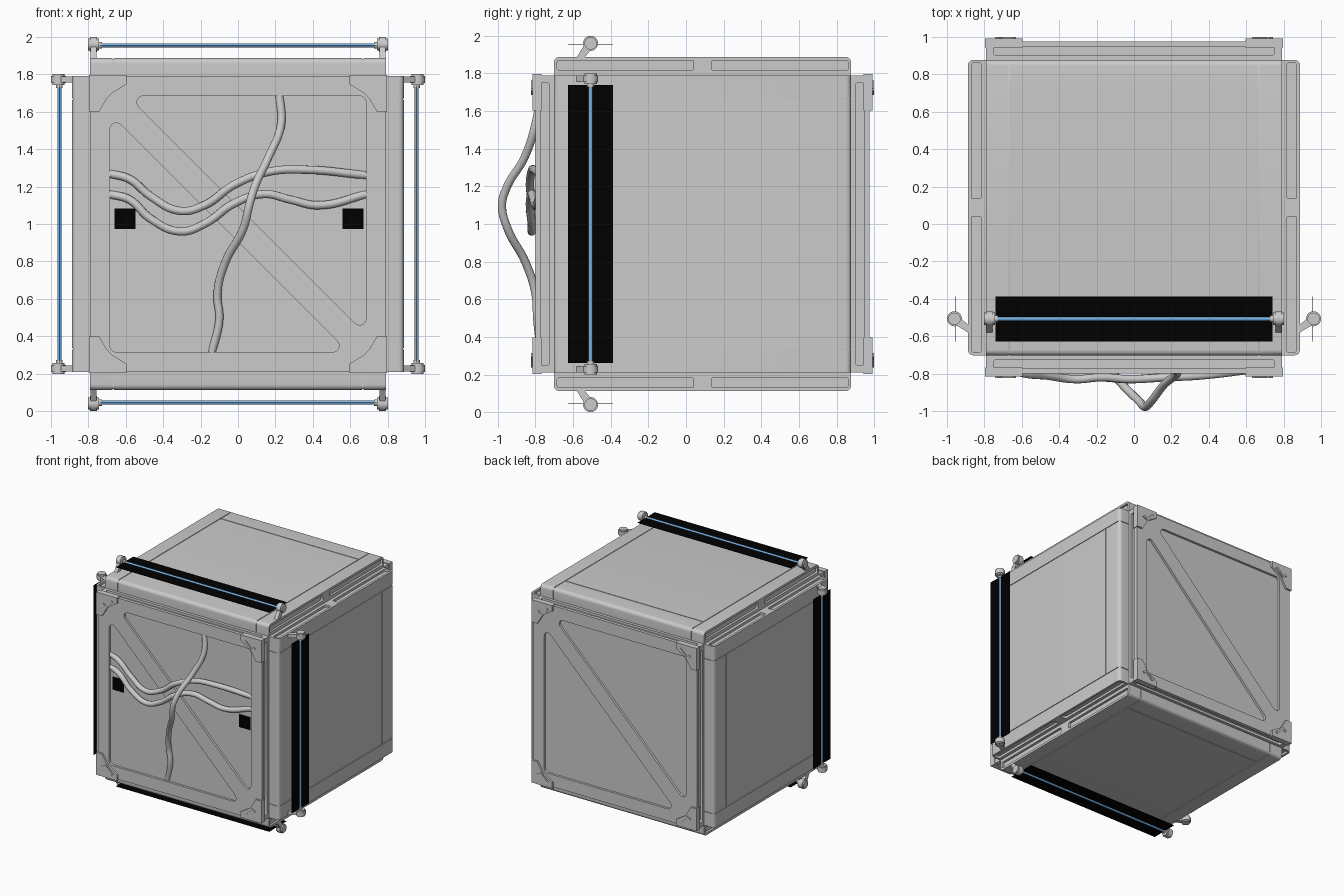
import bpy, bmesh
from math import radians, pi, cos, sin
from mathutils import Matrix, Vector

cube = bpy.data.objects.get("Cube")
if cube:
    bpy.data.objects.remove(cube, do_unlink=True)

CENTRE = Matrix.Translation((0, 0.088, 1))
ALONG_X = Matrix(((0, 0, 1, 0), (1, 0, 0, 0), (0, 1, 0, 0), (0, 0, 0, 1)))
IN, OUT = 0.79, 0.888  # half sizes of core and of plate faces


def material(name, colour):
    m = bpy.data.materials.new(name)
    m.use_nodes = True
    m.diffuse_color = (*colour, 1)
    m.node_tree.nodes["Principled BSDF"].inputs["Base Color"].default_value = (*colour, 1)
    return m


GREY = material("light grey", (0.6, 0.6, 0.6))
BLACK = material("black", (0, 0, 0))
BLUE = material("beam blue", (0.2, 0.47, 0.82))


def prism(bm, points, low, high, frame=Matrix()):
    """Extrude a flat outline from low to high along the frame's z."""
    rings = [[bm.verts.new(frame @ Vector((x, y, z))) for x, y in points] for z in (low, high)]
    faces = [bm.faces.new(r) for r in rings]
    for i in range(len(points)):
        j = (i + 1) % len(points)
        faces.append(bm.faces.new((rings[0][i], rings[0][j], rings[1][j], rings[1][i])))
    bmesh.ops.recalc_face_normals(bm, faces=faces)


def box(bm, x, y, z):
    prism(bm, [(x[0], y[0]), (x[1], y[0]), (x[1], y[1]), (x[0], y[1])], *z)


def tube(bm, x, y, z, radius, length, sides=20):
    ring = [(y + radius * cos(2 * pi * i / sides), z + radius * sin(2 * pi * i / sides))
            for i in range(sides)]
    prism(bm, ring, x - length / 2, x + length / 2, ALONG_X)


def rounded(points, radius, steps=6):
    """Round every corner of an outline with an arc."""
    out = []
    for i, p in enumerate(points):
        p = Vector(p)
        a = (Vector(points[i - 1]) - p).normalized()
        b = (Vector(points[(i + 1) % len(points)]) - p).normalized()
        half = a.angle(b) / 2
        inward = (a + b).normalized()
        centre = p + inward * (radius / sin(half))
        start = (a * cos(half) - inward).normalized()
        end = (b * cos(half) - inward).normalized()
        out += [tuple(centre + start.slerp(end, k / steps).normalized() * radius)
                for k in range(steps + 1)]
    return out


def finish(name, bm, mat):
    mesh = bpy.data.meshes.new(name)
    bm.to_mesh(mesh)
    bm.free()
    mesh.materials.append(mat)
    ob = bpy.data.objects.new(name, mesh)
    bpy.context.collection.objects.link(ob)
    return ob


def activate(ob):
    bpy.ops.object.select_all(action='DESELECT')
    ob.select_set(True)
    bpy.context.view_layer.objects.active = ob


def smooth(ob):
    activate(ob)
    bpy.ops.object.shade_smooth_by_angle(angle=radians(40))


def carve(ob, cutter_bm):
    cutter = finish("cutter", cutter_bm, GREY)
    cutter.hide_render = True
    mod = ob.modifiers.new("carve", 'BOOLEAN')
    mod.operation, mod.solver, mod.use_self, mod.object = 'DIFFERENCE', 'EXACT', True, cutter
    activate(ob)
    bpy.ops.object.modifier_apply(modifier=mod.name)
    bpy.data.objects.remove(cutter, do_unlink=True)


def place(ob, turns, names):
    """Put the part, modelled facing +z, on several faces of the cube."""
    smooth(ob)
    base = ob.name
    for i, (turn, side) in enumerate(zip(turns, names)):
        copy = ob if i == 0 else ob.copy()
        if i:
            bpy.context.collection.objects.link(copy)
        copy.name = side + "_" + base
        copy.matrix_world = CENTRE @ turn


SIDES = [Matrix.Rotation(k * pi / 2, 4, 'Y') for k in range(4)]
SIDE_NAMES = ["top", "left", "bottom", "right"]
FRONT = Matrix.Rotation(pi / 2, 4, 'X')
ENDS = [FRONT, Matrix.Rotation(pi, 4, 'Z') @ FRONT]
END_NAMES = ["front", "back"]

# Core
bm = bmesh.new()
box(bm, *[(-0.785, 0.785)] * 3)
finish("core", bm, GREY).matrix_world = CENTRE

# Side plates: rounded profile, seam grooves and edge slots
bm = bmesh.new()
profile = rounded([(-IN, OUT), (IN, OUT), (IN, 0.7), (-IN, 0.7)], 0.03)
profile = [p for p in profile if p[1] > 0.8] + [(IN, 0.78), (-IN, 0.78)]
prism(bm, profile, -IN, IN, ALONG_X)
plate = finish("side_plate", bm, GREY)
cut = bmesh.new()
for s in (-1, 1):
    x = s * 0.667
    box(cut, (x - 0.003, x + 0.003), (-0.9, 0.9), (OUT - 0.006, 1))
    for y in (-0.8, 0.8):
        box(cut, (x - 0.003, x + 0.003), (y - 0.016, y + 0.016), (0.795, 0.87))
    for y in (-0.41, 0.41):
        slot = rounded([(y - 0.363, 0.817), (y + 0.363, 0.817),
                        (y + 0.363, 0.869), (y - 0.363, 0.869)], 0.01, 3)
        prism(cut, slot, s * (IN - 0.02), s * 0.85, ALONG_X)
box(cut, (-0.667, 0.667), (0.621, 0.627), (OUT - 0.006, 0.99))
carve(plate, cut)
place(plate, SIDES, SIDE_NAMES)

# Front and back plates: diagonal brace between two recesses, slotted rims
bm = bmesh.new()
box(bm, (-IN, IN), (-IN, IN), (0.78, OUT))
plate = finish("end_plate", bm, GREY)
cut = bmesh.new()
for s in (-1, 1):
    corner = [(s * 0.685, s * 0.685), (s * -0.59, s * 0.685), (s * 0.685, s * -0.59)]
    prism(cut, rounded(corner, 0.035), OUT - 0.02, 1)
for k in range(4):
    slot = rounded([(-0.75, 0.815), (0.75, 0.815), (0.75, 0.86), (-0.75, 0.86)], 0.01, 3)
    prism(cut, slot, IN - 0.02, 0.85, Matrix.Rotation(k * pi / 2, 4, 'Z') @ ALONG_X)
carve(plate, cut)
place(plate, ENDS, END_NAMES)

# Corner brackets with a raised chevron
bm = bmesh.new()
outline = [(0, 0), (0.2, 0), (0.2, 0.05), (0.12, 0.1), (0.1, 0.12), (0.055, 0.195), (0, 0.195)]
chevron = [(0.055, 0.09), (0.07, 0.075), (0.09, 0.095), (0.15, 0.035), (0.165, 0.048), (0.095, 0.112)]
for sx in (-1, 1):
    for sy in (-1, 1):
        for shape, low, high in ((outline, 0.855, 0.904), (chevron, 0.89, 0.912)):
            prism(bm, [(sx * (0.797 - x), sy * (0.797 - y)) for x, y in shape], low, high)
place(finish("corner_brackets", bm, GREY), ENDS, END_NAMES)

# Beam rods, their end knobs on bent arms, and the dark strips they lie in
ROD_Y, ROD_Z = -0.595, 0.955
bm = bmesh.new()
tube(bm, 0, ROD_Y, ROD_Z, 0.011, 1.52, 12)
place(finish("beam_rod", bm, BLUE), SIDES, SIDE_NAMES)

bm = bmesh.new()
arm = [(-0.63, 0.95), (-0.59, 0.93), (-0.625, 0.888), (-0.635, 0.88), (-0.675, 0.88), (-0.66, 0.9)]
for s in (-1, 1):
    x = s * 0.772
    tube(bm, x, ROD_Y, ROD_Z + 0.005, 0.04, 0.036)
    tube(bm, x, ROD_Y, ROD_Z + 0.005, 0.033, 0.058)
    tube(bm, s * 0.738, ROD_Y, ROD_Z, 0.018, 0.02)
    prism(bm, arm, x - 0.016, x + 0.016, ALONG_X)
place(finish("beam_knobs", bm, GREY), SIDES, SIDE_NAMES)

bm = bmesh.new()
box(bm, (-0.74, 0.74), (ROD_Y - 0.12, ROD_Y + 0.12), (ROD_Z - 0.001, ROD_Z + 0.001))
place(finish("beam_strip", bm, BLACK), SIDES, SIDE_NAMES)

# Small dark squares on the front
bm = bmesh.new()
for x in (-0.605, 0.615):
    box(bm, (x - 0.056, x + 0.056), (-0.028, 0.084), (0.873, 0.876))
place(finish("dark_squares", bm, BLACK), [FRONT], END_NAMES)

# Loose cables across the front, their ends tucked under the frame
CABLES = {
    "upper_cable": [(-.69, -.77, 1.27), (-.58, -.8, 1.24), (-.47, -.81, 1.15), (-.31, -.83, 1.07),
                    (-.18, -.82, 1.1), (-.02, -.83, 1.21), (.17, -.82, 1.28), (.36, -.81, 1.29),
                    (.69, -.77, 1.26)],
    "lower_cable": [(-.69, -.77, 1.16), (-.58, -.8, 1.13), (-.47, -.81, 1.03), (-.31, -.82, .96),
                    (-.18, -.82, 1), (-.02, -.83, 1.11), (.14, -.82, 1.16), (.28, -.81, 1.13),
                    (.43, -.8, 1.1), (.69, -.77, 1.16)],
    "hanging_cable": [(.22, -.77, 1.7), (.23, -.8, 1.53), (.16, -.86, 1.35), (.09, -.95, 1.2),
                      (.06, -.978, 1.1), (.03, -.95, .98), (-.07, -.85, .79), (-.11, -.8, .63),
                      (-.1, -.79, .49), (-.14, -.77, .31)],
}
for name, path in CABLES.items():
    curve = bpy.data.curves.new(name, 'CURVE')
    curve.dimensions = '3D'
    curve.bevel_depth, curve.bevel_resolution, curve.resolution_u = 0.022, 5, 8
    curve.use_fill_caps = True
    spline = curve.splines.new('BEZIER')
    spline.bezier_points.add(len(path) - 1)
    for point, co in zip(spline.bezier_points, path):
        point.co = co
        point.handle_left_type = point.handle_right_type = 'AUTO'
    curve.materials.append(GREY)
    ob = bpy.data.objects.new(name, curve)
    bpy.context.collection.objects.link(ob)
    activate(ob)
    bpy.ops.object.convert(target='MESH')
    smooth(bpy.context.view_layer.objects.active)
